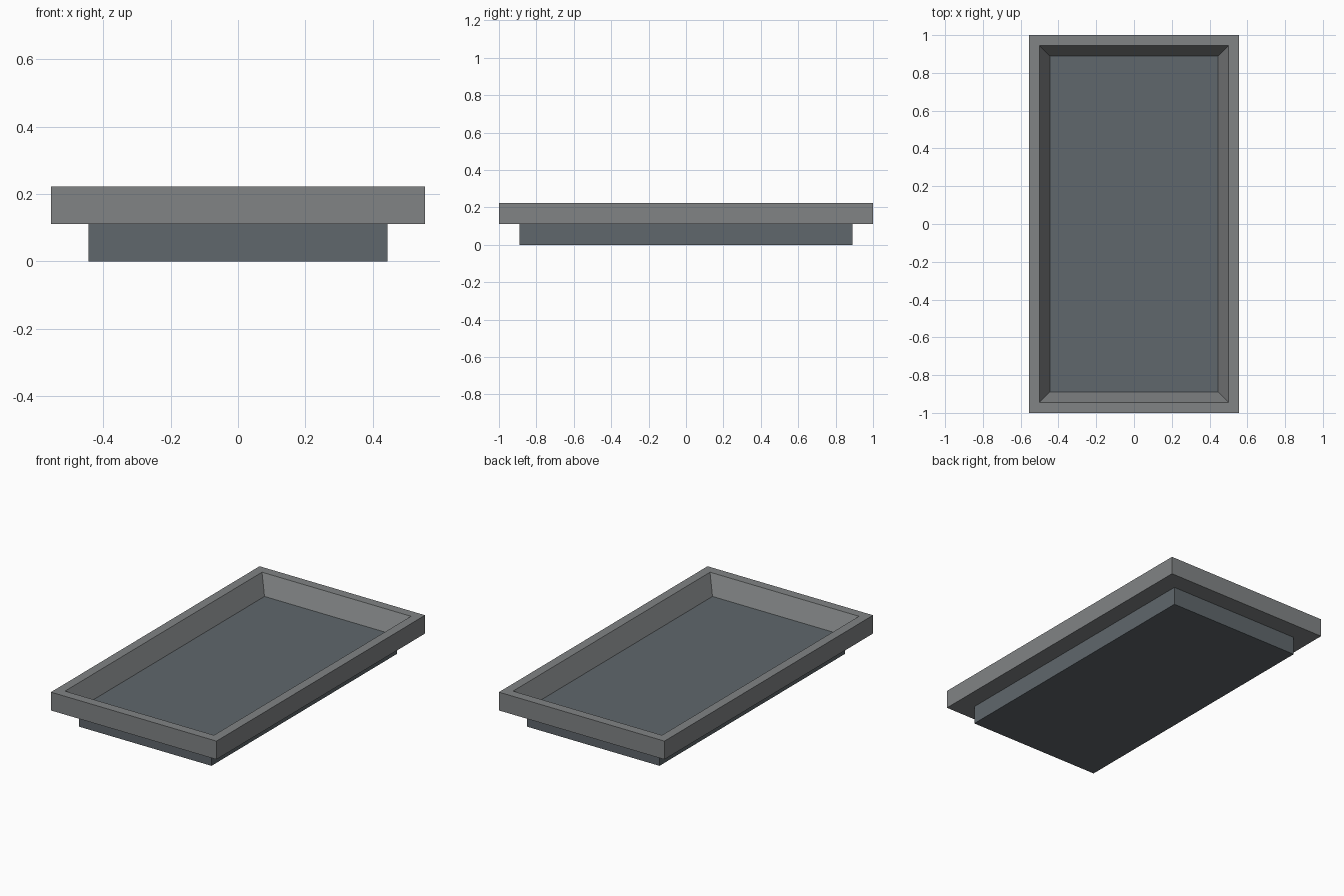
import bpy, bmesh

if "Cube" in bpy.data.objects:
    bpy.data.objects.remove(bpy.data.objects["Cube"])

U = 1 / 9            # one curb block length
HX, HY = 5, 9        # outer half sizes, in blocks


def material(name, rgb):
    m = bpy.data.materials.new(name)
    m.diffuse_color = (*rgb, 1)
    m.use_nodes = True
    m.node_tree.nodes["Principled BSDF"].inputs["Base Color"].default_value = m.diffuse_color
    return m


def finish(name, bm, mat):
    me = bpy.data.meshes.new(name)
    bm.to_mesh(me)
    bm.free()
    ob = bpy.data.objects.new(name, me)
    me.materials.append(mat)
    bpy.context.collection.objects.link(ob)
    return ob


# Curb cross-section: (inset from outer edge, height), in blocks
PROFILE = [(0, 1), (0, 2), (0.5, 2), (1, 1)]


def curb_side(bm, half_len, half_dist, place):
    """Row of separate blocks along one side, mitred at both ends."""
    last = half_len - 2
    stops = list(range(-last, last + 1))

    def section(s):
        # s is a seam position, or None-like end markers for the mitres
        pts = []
        for inset, z in PROFILE:
            along = s
            if s == "start":
                along = -(half_len - inset)
            elif s == "end":
                along = half_len - inset
            x, y = place(along, half_dist - inset)
            pts.append((x * U, y * U, z * U))
        return pts

    stops = ["start"] + stops + ["end"]
    for a, b in zip(stops, stops[1:]):
        va = [bm.verts.new(p) for p in section(a)]
        vb = [bm.verts.new(p) for p in section(b)]
        for i in range(4):
            j = (i + 1) % 4
            bm.faces.new((va[i], vb[i], vb[j], va[j]))


stone = material("stone", (0.22, 0.23, 0.235))
slate = material("slate", (0.115, 0.135, 0.15))

# Sloped curb, one object per side
sides = {
    "curb_front": (HX, HY, lambda s, d: (s, -d)),
    "curb_right": (HY, HX, lambda s, d: (d, s)),
    "curb_back": (HX, HY, lambda s, d: (-s, d)),
    "curb_left": (HY, HX, lambda s, d: (-d, -s)),
}
for name, (length, dist, place) in sides.items():
    bm = bmesh.new()
    curb_side(bm, length, dist, place)
    finish(name, bm, stone)

# Basin slab: its top is the floor inside the curb
bm = bmesh.new()
bmesh.ops.create_cube(bm, size=1)
bmesh.ops.scale(bm, vec=(8 * U, 16 * U, U), verts=bm.verts)
bmesh.ops.translate(bm, vec=(0, 0, U / 2), verts=bm.verts)
finish("basin_floor", bm, slate)
